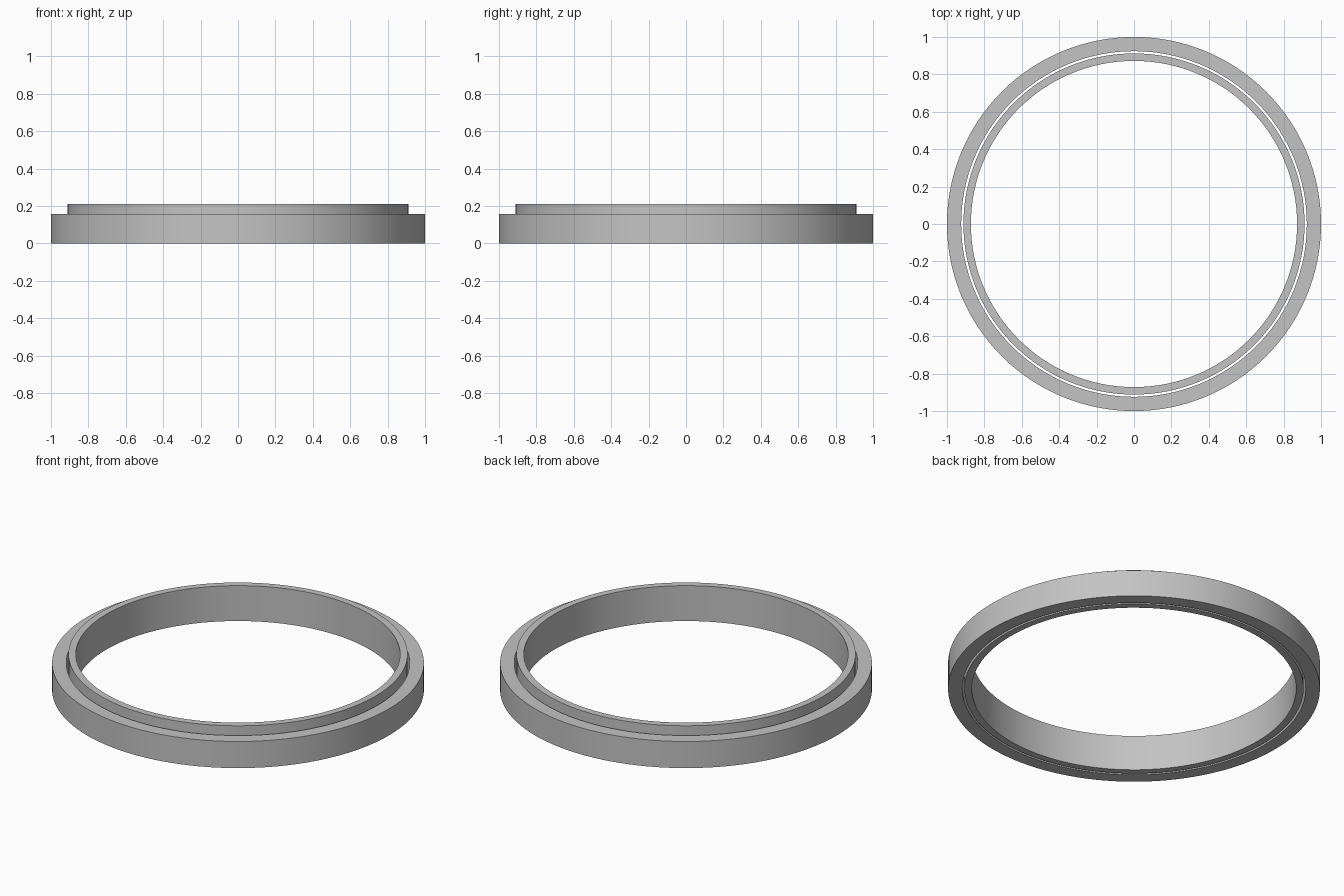
import bpy
import bmesh
from math import pi, radians

cube = bpy.data.objects.get("Cube")
if cube:
    bpy.data.objects.remove(cube, do_unlink=True)

SEGMENTS = 128

grey = bpy.data.materials.new("plain grey")
grey.use_nodes = True
grey.diffuse_color = (0.55, 0.55, 0.55, 1)
grey.node_tree.nodes["Principled BSDF"].inputs["Base Color"].default_value = grey.diffuse_color


def ring(name, inner, outer, height):
    """Spin a rectangular section around z into a closed ring."""
    bm = bmesh.new()
    corners = [(inner, 0), (outer, 0), (outer, height), (inner, height)]
    verts = [bm.verts.new((r, 0, z)) for r, z in corners]
    edges = [bm.edges.new((verts[i - 1], verts[i])) for i in range(4)]
    bmesh.ops.spin(bm, geom=verts + edges, cent=(0, 0, 0), axis=(0, 0, 1),
                   angle=2 * pi, steps=SEGMENTS, use_merge=True)
    bmesh.ops.remove_doubles(bm, verts=bm.verts, dist=0.0001)
    bmesh.ops.recalc_face_normals(bm, faces=bm.faces)
    mesh = bpy.data.meshes.new(name)
    bm.to_mesh(mesh)
    bm.free()
    mesh.materials.append(grey)
    obj = bpy.data.objects.new(name, mesh)
    bpy.context.collection.objects.link(obj)
    # Smooth walls with crisp rims
    bpy.ops.object.select_all(action="DESELECT")
    obj.select_set(True)
    bpy.context.view_layer.objects.active = obj
    bpy.ops.object.shade_smooth_by_angle(angle=radians(30))
    return obj


# Wide low ring, and a taller thin ring nested inside with a narrow gap
ring("outer_ring", 0.924, 1.0, 0.158)
ring("inner_ring", 0.872, 0.912, 0.21)
